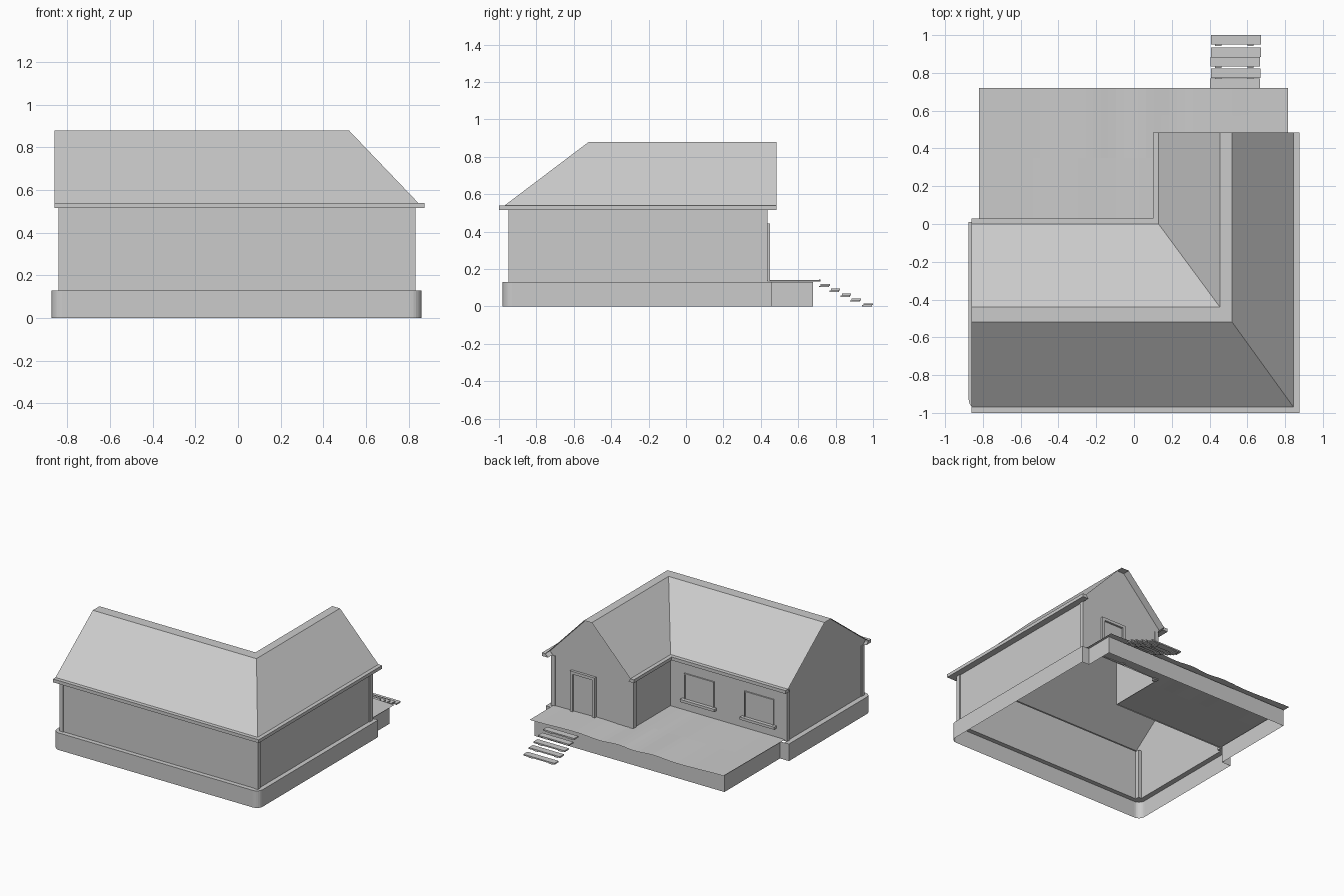
import bpy, math, random

if "Cube" in bpy.data.objects:
    bpy.data.objects.remove(bpy.data.objects["Cube"])

random.seed(3)


def mesh(name, verts, faces):
    me = bpy.data.meshes.new(name)
    me.from_pydata(verts, [], faces)
    me.update()
    ob = bpy.data.objects.new(name, me)
    bpy.context.collection.objects.link(ob)
    return ob


def loft(name, rows):
    """Quads between consecutive rows of equally many points."""
    n = len(rows[0])
    verts = [p for r in rows for p in r]
    faces = [(i * n + j, i * n + j + 1, (i + 1) * n + j + 1, (i + 1) * n + j)
             for i in range(len(rows) - 1) for j in range(n - 1)]
    return mesh(name, verts, faces)


def box(name, x0, x1, y0, y1, z0, z1):
    v = [(x, y, z) for x in (x0, x1) for y in (y0, y1) for z in (z0, z1)]
    f = [(0, 1, 3, 2), (4, 6, 7, 5), (0, 4, 5, 1),
         (2, 3, 7, 6), (0, 2, 6, 4), (1, 5, 7, 3)]
    return mesh(name, v, f)


def at_z(path, z):
    return [(x, y, z) for x, y in path]


def arc(cx, cy, r, a0, n=6):
    """Quarter circle, counter-clockwise from angle a0 (degrees)."""
    return [(cx + r * math.cos(math.radians(a0 + 90 * i / n)),
             cy + r * math.sin(math.radians(a0 + 90 * i / n))) for i in range(n + 1)]


# key dimensions
W, E, S = -0.835, 0.825, -0.945       # outer walls
NA, NB, WB = -0.02, 0.43, 0.145       # inner L walls
FLOOR, EAVE, LIP, RIDGE = 0.13, 0.515, 0.54, 0.88

# foundation skirt: open below, two rounded corners, continuing round the porch
outer = ([(-0.875, 0.01)] + arc(-0.825, -0.93, 0.05, 180)
         + arc(0.81, -0.93, 0.05, 270) + [(0.86, 0.46)])
ring = [(-0.8, 0.01)] + outer + [(0.8, 0.46), (0.8, 0.68), (-0.8, 0.68), (-0.8, 0.01)]
loft("foundation", [at_z(ring, 0), at_z(ring, FLOOR)])
inner = ([(W, 0.01)] + arc(W + 0.01, S + 0.01, 0.01, 180)
         + arc(E - 0.01, S + 0.01, 0.01, 270) + [(E, 0.46)])
loft("foundation_ledge", [at_z(outer, FLOOR), at_z(inner, FLOOR)])
mesh("foundation_end_ledge", at_z([(0.8, NB), (E, NB), (E, 0.46), (0.8, 0.46)], FLOOR),
     [(0, 1, 2, 3)])

# walls
wall = [(W, NA), (W, S), (E, S), (E, NB), (WB, NB), (WB, NA), (W, NA)]
loft("walls", [at_z(wall, FLOOR), at_z(wall, EAVE)])

# corner posts on the five outward corners
for i, (x, y, sx, sy) in enumerate([(W, S, 1, 1), (E, S, -1, 1), (E, NB, -1, -1),
                                    (WB, NB, 1, -1), (W, NA, 1, -1)]):
    xs = sorted((x - 0.007 * sx, x + 0.026 * sx))
    ys = sorted((y - 0.005 * sy, y + 0.03 * sy))
    box(f"corner_post_{i + 1}", *xs, *ys, FLOOR, EAVE)

# L-shaped roof: cross-section (y of long wing, x of short wing, z) run round the corner
section = [(S, E, EAVE), (-1, 0.875, EAVE), (-1, 0.875, LIP), (-0.97, 0.845, LIP),
           (-0.52, 0.52, RIDGE), (-0.44, 0.455, RIDGE), (0, 0.13, LIP),
           (0.03, 0.10, LIP), (0.03, 0.10, EAVE), (NA, WB, EAVE)]
loft("roof", [[(-0.86, a, z), (b, a, z), (b, 0.485, z)] for a, b, z in section])

# gable panels, set back under the roof edge, and the closed eave ends
gable = [section[i] for i in (0, 3, 4, 5, 6, 9)]
mesh("gable_long_wing", [(W, a, z) for a, b, z in gable], [tuple(range(6))])
mesh("gable_short_wing", [(b, NB, z) for a, b, z in gable], [tuple(range(6))])
for k, idx in enumerate([(0, 1, 2, 3), (6, 7, 8, 9)]):
    part = [section[i] for i in idx]
    mesh(f"eave_end_long_{k + 1}", [(-0.86, a, z) for a, b, z in part], [(0, 1, 2, 3)])
    mesh(f"eave_end_short_{k + 1}", [(b, 0.485, z) for a, b, z in part], [(0, 1, 2, 3)])


# slightly warped porch floor
def deck(name, x0, x1, y0, y1, n):
    rows = []
    for y in (y0, (y0 + y1) / 2, y1):
        amp = 0.005 * max(0.0, (y + 0.02) / 0.74)
        rows.append([(x, y, 0.138 + amp * math.sin(15 * x + 1.5 * math.sin(5 * x)))
                     for x in (x0 + (x1 - x0) * i / n for i in range(n + 1))])
    loft(name, rows)


deck("porch_floor_side", -0.82, WB, NA, 0.72, 24)
deck("porch_floor_front", WB, 0.815, NB, 0.72, 16)


# frame of bars around an opening on a back-facing wall
def frame(name, x0, x1, y, z0, z1, t=0.018, d=0.014):
    box(name + "_left", x0, x0 + t, y, y + d, z0, z1)
    box(name + "_right", x1 - t, x1, y, y + d, z0, z1)
    box(name + "_top", x0 + t, x1 - t, y, y + d, z1 - t, z1)


# door
frame("door_frame", 0.455, 0.665, NB, 0.135, 0.445, 0.022, 0.02)
box("door_leaf", 0.477, 0.643, NB, NB + 0.005, 0.135, 0.423)

# windows with sills
for i, xc in enumerate((-0.10, -0.605)):
    frame(f"window_{i + 1}", xc - 0.125, xc + 0.125, NA, 0.225, 0.42, 0.008, 0.01)
    box(f"window_pane_{i + 1}", xc - 0.117, xc + 0.117, NA, NA + 0.003, 0.225, 0.412)
    box(f"window_sill_{i + 1}", xc - 0.145, xc + 0.145, NA, NA + 0.03, 0.205, 0.225)

# loose plank steps on small cleats
steps = [(0.72, 0.11), (0.774, 0.085), (0.833, 0.059), (0.885, 0.033), (0.95, 0.007)]
for i, (y, z) in enumerate(steps):
    dx = random.uniform(-0.007, 0.007)
    box(f"step_{i + 1}", 0.407 + dx, 0.67 + dx, y, y + 0.05, z, z + 0.01)
    for k, x in enumerate((0.43, 0.6)):
        box(f"step_{i + 1}_cleat_{k + 1}", x, x + 0.033, y - 0.008, y + 0.045, z - 0.007, z)
